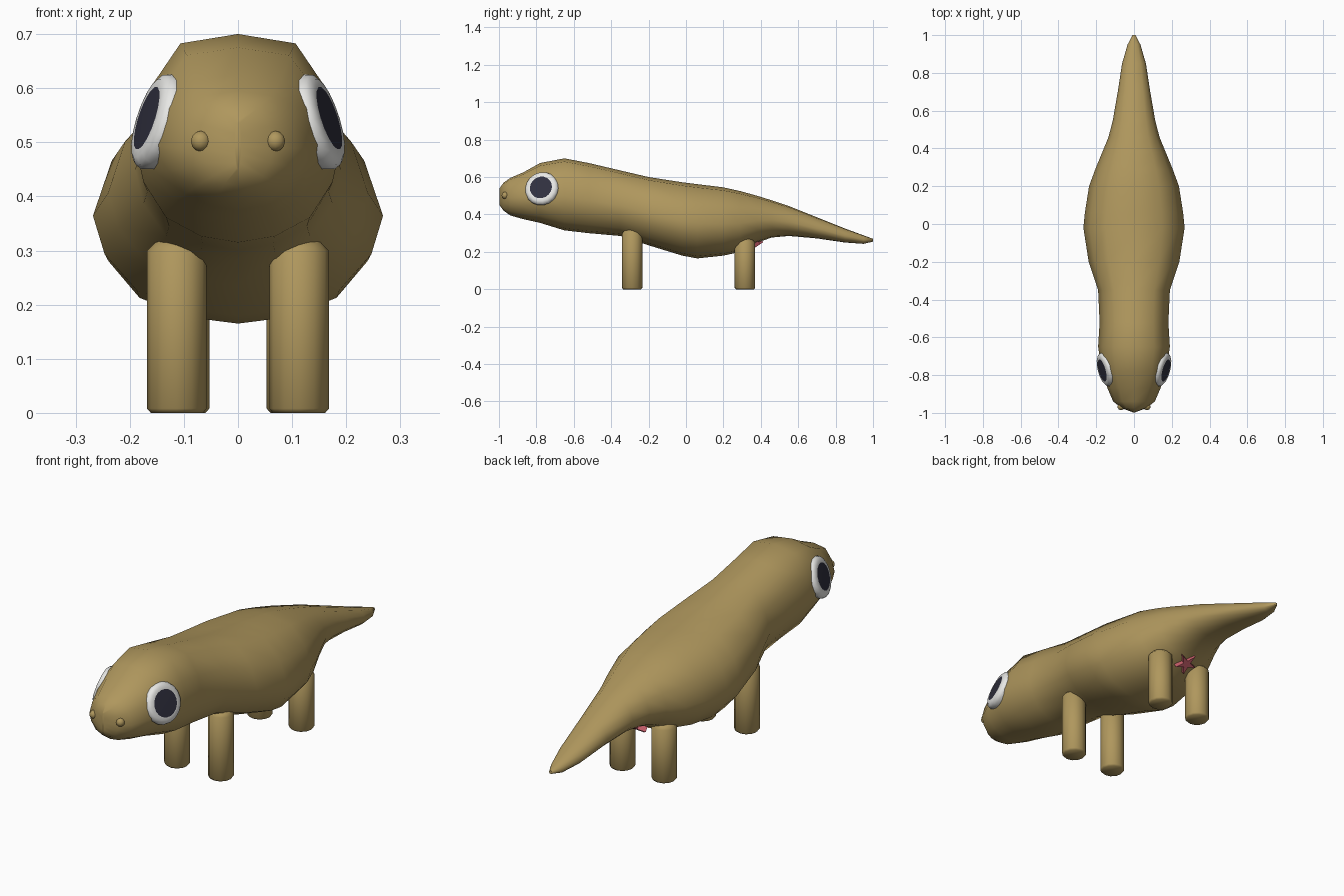
import bpy, bmesh, math
from mathutils import Vector, Matrix

cube = bpy.data.objects.get("Cube")
if cube:
    bpy.data.objects.remove(cube, do_unlink=True)


def material(name, rgb):
    m = bpy.data.materials.new(name)
    m.use_nodes = True
    m.diffuse_color = (*rgb, 1)
    m.node_tree.nodes["Principled BSDF"].inputs["Base Color"].default_value = (*rgb, 1)
    return m


tan = material("tan_skin", (0.43, 0.31, 0.11))
white = material("eye_white", (0.82, 0.82, 0.8))
dark = material("pupil_dark", (0.03, 0.03, 0.05))
pink = material("pink", (0.55, 0.11, 0.14))


def finish(bm, name, mats, angle=60):
    bmesh.ops.recalc_face_normals(bm, faces=bm.faces)
    mesh = bpy.data.meshes.new(name)
    bm.to_mesh(mesh)
    bm.free()
    ob = bpy.data.objects.new(name, mesh)
    for m in mats:
        mesh.materials.append(m)
    bpy.context.collection.objects.link(ob)
    bpy.ops.object.select_all(action='DESELECT')
    ob.select_set(True)
    bpy.context.view_layer.objects.active = ob
    bpy.ops.object.shade_smooth_by_angle(angle=math.radians(angle))
    return ob


def loft(bm, rings, cap_start=True):
    """Bridge rings of points with quads, closing the ends."""
    rows = [[bm.verts.new(p) for p in ring] for ring in rings]
    n = len(rows[0])
    for a, b in zip(rows, rows[1:]):
        for i in range(n):
            j = (i + 1) % n
            bm.faces.new((a[i], a[j], b[j], b[i]))
    if cap_start:
        bm.faces.new(rows[0])
    return bm.faces.new(rows[-1])


# Body: one cross-section swept nose to tail (y, bottom, top, half width)
stations = [
    (-0.997, 0.45, 0.54, 0.006), (-0.975, 0.42, 0.57, 0.065),
    (-0.94, 0.395, 0.595, 0.11), (-0.87, 0.375, 0.625, 0.14),
    (-0.78, 0.355, 0.675, 0.17), (-0.65, 0.315, 0.70, 0.19),
    (-0.52, 0.30, 0.675, 0.182), (-0.35, 0.285, 0.635, 0.19),
    (-0.2, 0.235, 0.60, 0.24), (-0.02, 0.18, 0.572, 0.268),
    (0.06, 0.165, 0.562, 0.26), (0.2, 0.18, 0.545, 0.238),
    (0.29, 0.2, 0.525, 0.205), (0.38, 0.25, 0.50, 0.168),
    (0.46, 0.277, 0.475, 0.135), (0.55, 0.285, 0.445, 0.112),
    (0.7, 0.272, 0.385, 0.086), (0.85, 0.25, 0.325, 0.063),
    (0.95, 0.243, 0.288, 0.034), (1.0, 0.255, 0.27, 0.008)]
half = [(0, 1), (0.56, 0.955), (0.87, 0.73), (1, 0.47),
        (0.92, 0.29), (0.7, 0.12), (0.36, 0.03), (0, 0)]
section = half + [(-x, z) for x, z in half[-2:0:-1]]
bm = bmesh.new()
loft(bm, [[(x * w, y, lo + z * (hi - lo)) for x, z in section]
          for y, lo, hi, w in stations])
finish(bm, "body", [tan], 65)


def circle(r, h, n):
    return [Vector((r * math.cos(2 * math.pi * i / n),
                    r * math.sin(2 * math.pi * i / n), h)) for i in range(n)]


for side, label in ((1, "left"), (-1, "right")):
    # Legs: round posts with a softened foot, tops buried in the body
    for y, x, top, end in ((-0.288, 0.113, 0.32, "front"), (0.315, 0.108, 0.27, "rear")):
        bm = bmesh.new()
        loft(bm, [circle(r, h, 12) for r, h in
                  ((0.048, 0), (0.055, 0.008), (0.055, top - 0.02), (0.035, top))])
        bmesh.ops.translate(bm, verts=bm.verts, vec=(side * x, y, 0))
        finish(bm, f"{end}_{label}_leg", [tan])

    # Eye: shallow white dish with a dark inset pupil
    bm = bmesh.new()
    pupil = loft(bm, [circle(r, h, 18) for r, h in
                      ((0.085, -0.03), (0.093, -0.008), (0.088, 0.006),
                       (0.076, 0.014), (0.061, 0.015))])
    pupil.material_index = 1
    normal = Vector((side * 0.92, -0.25, 0.3))
    place = Matrix.Translation((side * 0.155, -0.772, 0.54)) @ \
        normal.to_track_quat('Z', 'Y').to_matrix().to_4x4()
    bmesh.ops.transform(bm, matrix=place, verts=bm.verts)
    finish(bm, f"{label}_eye", [white, dark])

    # Nostril
    bm = bmesh.new()
    bmesh.ops.create_uvsphere(bm, u_segments=10, v_segments=6, radius=0.019)
    bmesh.ops.translate(bm, verts=bm.verts, vec=(side * 0.069, -0.967, 0.502))
    finish(bm, f"{label}_nostril", [tan])

# Small star patch under the tail
bm = bmesh.new()
star = []
for i in range(10):
    r = 0.018 if i % 2 else 0.052
    a = math.pi * i / 5
    star.append(Vector((r * math.cos(a), r * math.sin(a), 0)))
loft(bm, [[p + Vector((0, 0, h)) for p in star] for h in (-0.012, 0.012)])
place = Matrix.Translation((0, 0.365, 0.234)) @ \
    Vector((0, 0.55, -0.83)).to_track_quat('Z', 'Y').to_matrix().to_4x4()
bmesh.ops.transform(bm, matrix=place, verts=bm.verts)
finish(bm, "tail_star", [pink], 30)
